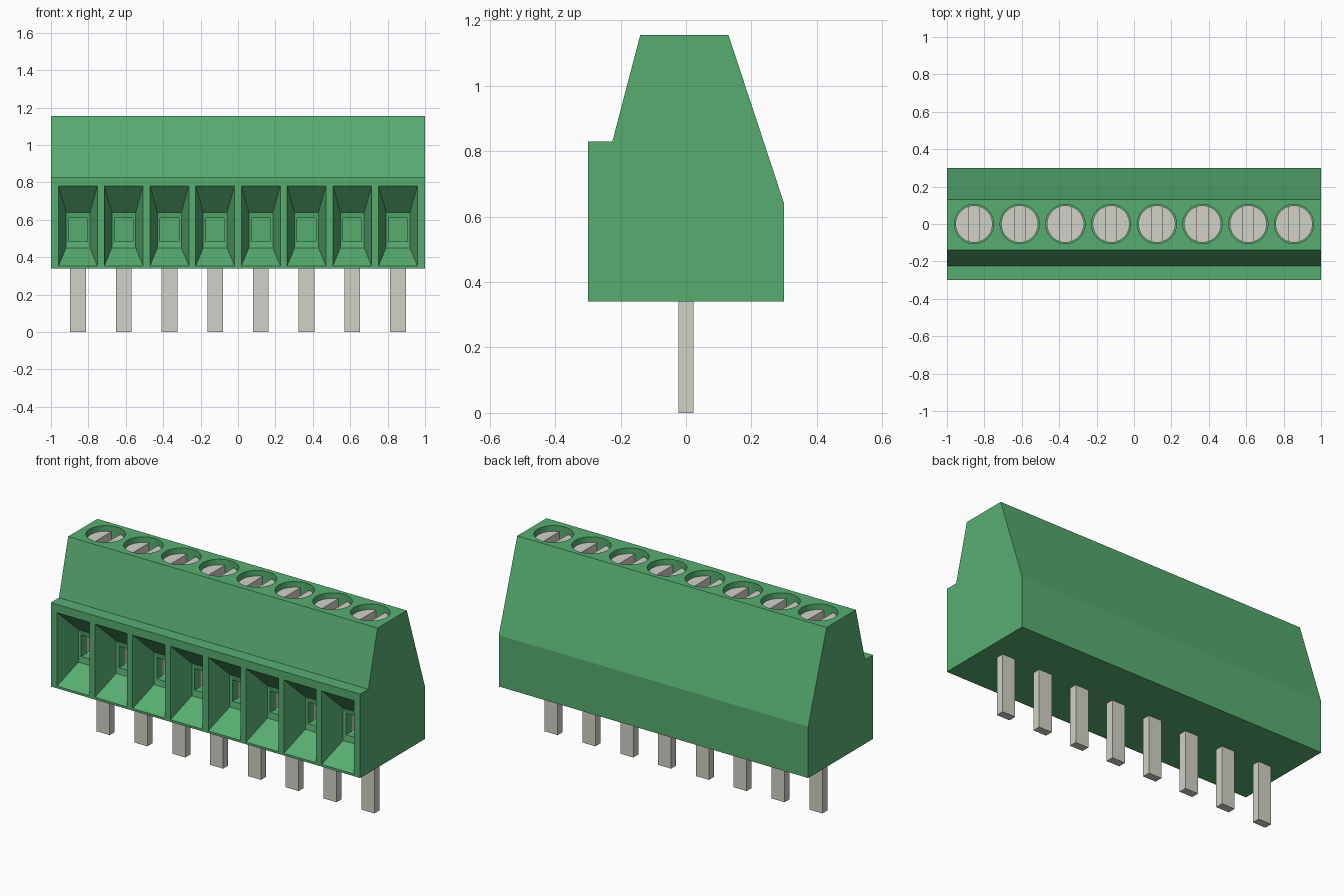
import bpy, bmesh, math
from mathutils import Matrix

if "Cube" in bpy.data.objects:
    bpy.data.objects.remove(bpy.data.objects["Cube"], do_unlink=True)


def material(name, rgb):
    m = bpy.data.materials.new(name)
    m.use_nodes = True
    m.diffuse_color = (*rgb, 1)
    bsdf = next(n for n in m.node_tree.nodes if n.type == 'BSDF_PRINCIPLED')
    bsdf.inputs["Base Color"].default_value = (*rgb, 1)
    return m


GREEN = material("green plastic", (0.095, 0.42, 0.167))
METAL = material("pale metal", (0.645, 0.638, 0.572))

COUNT, PITCH = 8, 0.2444
CENTRES = [(i - (COUNT - 1) / 2) * PITCH for i in range(COUNT)]


def finish(bm, name, *mats):
    bmesh.ops.recalc_face_normals(bm, faces=bm.faces)
    mesh = bpy.data.meshes.new(name)
    bm.to_mesh(mesh)
    bm.free()
    obj = bpy.data.objects.new(name, mesh)
    bpy.context.collection.objects.link(obj)
    for m in mats:
        mesh.materials.append(m)
    return obj


def add_box(bm, x, y, z, sx, sy, sz):
    bmesh.ops.create_cube(bm, size=1, matrix=Matrix.Translation((x, y, z))
                          @ Matrix.Diagonal((sx, sy, sz, 1)))


def add_cylinder(bm, x, radius, low, high):
    bmesh.ops.create_cone(bm, cap_ends=True, segments=40, radius1=radius,
                          radius2=radius, depth=high - low,
                          matrix=Matrix.Translation((x, 0, (low + high) / 2)))


def add_funnel(bm, x, sections):
    """Loft rectangles (y, half width, low z, high z) from front to back."""
    rings = [[bm.verts.new((x + sx * w, y, z)) for sx, z in
              ((-1, lo), (1, lo), (1, hi), (-1, hi))]
             for y, w, lo, hi in sections]
    bm.faces.new(rings[0])
    bm.faces.new(rings[-1])
    for k, (a, b) in enumerate(zip(rings, rings[1:])):
        for i in range(4):
            j = (i + 1) % 4
            face = bm.faces.new((a[i], a[j], b[j], b[i]))
            # the deepest stretch is the metal clamp
            face.material_index = int(k == len(rings) - 2)


def cut(target, cutter):
    mod = target.modifiers.new("cut", 'BOOLEAN')
    mod.object = cutter
    mod.solver = 'EXACT'
    bpy.context.view_layer.objects.active = target
    bpy.ops.object.modifier_apply(modifier=mod.name)
    bpy.data.objects.remove(cutter, do_unlink=True)


# Housing: side profile extruded along x
profile = [(-0.3, 0.34), (0.3, 0.34), (0.3, 0.64), (0.13, 1.155),
           (-0.14, 1.155), (-0.225, 0.83), (-0.3, 0.83)]
bm = bmesh.new()
side = bm.faces.new([bm.verts.new((-1, y, z)) for y, z in profile])
new = bmesh.ops.extrude_face_region(bm, geom=[side])["geom"]
bmesh.ops.translate(bm, vec=(2, 0, 0),
                    verts=[v for v in new if isinstance(v, bmesh.types.BMVert)])
housing = finish(bm, "housing", GREEN, METAL)

# Tapered wire entries on the front
bm = bmesh.new()
for x in CENTRES:
    add_funnel(bm, x, [(-0.35, 0.104, 0.353, 0.782), (-0.3, 0.104, 0.353, 0.782),
                       (-0.16, 0.064, 0.45, 0.64), (-0.155, 0.05, 0.485, 0.61),
                       (-0.10, 0.05, 0.485, 0.61), (0.1, 0.05, 0.485, 0.61)])
cut(housing, finish(bm, "entry_cutter", GREEN, METAL))

# Screw wells on the top
bm = bmesh.new()
for x in CENTRES:
    add_cylinder(bm, x, 0.105, 1.0, 1.25)
cut(housing, finish(bm, "well_cutter", GREEN, METAL))

# Slotted screws
bm = bmesh.new()
for x in CENTRES:
    add_cylinder(bm, x, 0.099, 0.98, 1.125)
screws = finish(bm, "screws", METAL)
bm = bmesh.new()
for x in CENTRES:
    add_box(bm, x, 0, 1.125, 0.058, 0.3, 0.13)
cut(screws, finish(bm, "slot_cutter", METAL))

# Solder pins
bm = bmesh.new()
for x in CENTRES:
    add_box(bm, x, 0, 0.18, 0.084, 0.046, 0.36)
finish(bm, "pins", METAL)

# Smooth only the round walls
for obj in (housing, screws):
    bpy.ops.object.select_all(action='DESELECT')
    obj.select_set(True)
    bpy.context.view_layer.objects.active = obj
    bpy.ops.object.shade_smooth_by_angle(angle=math.radians(12))
